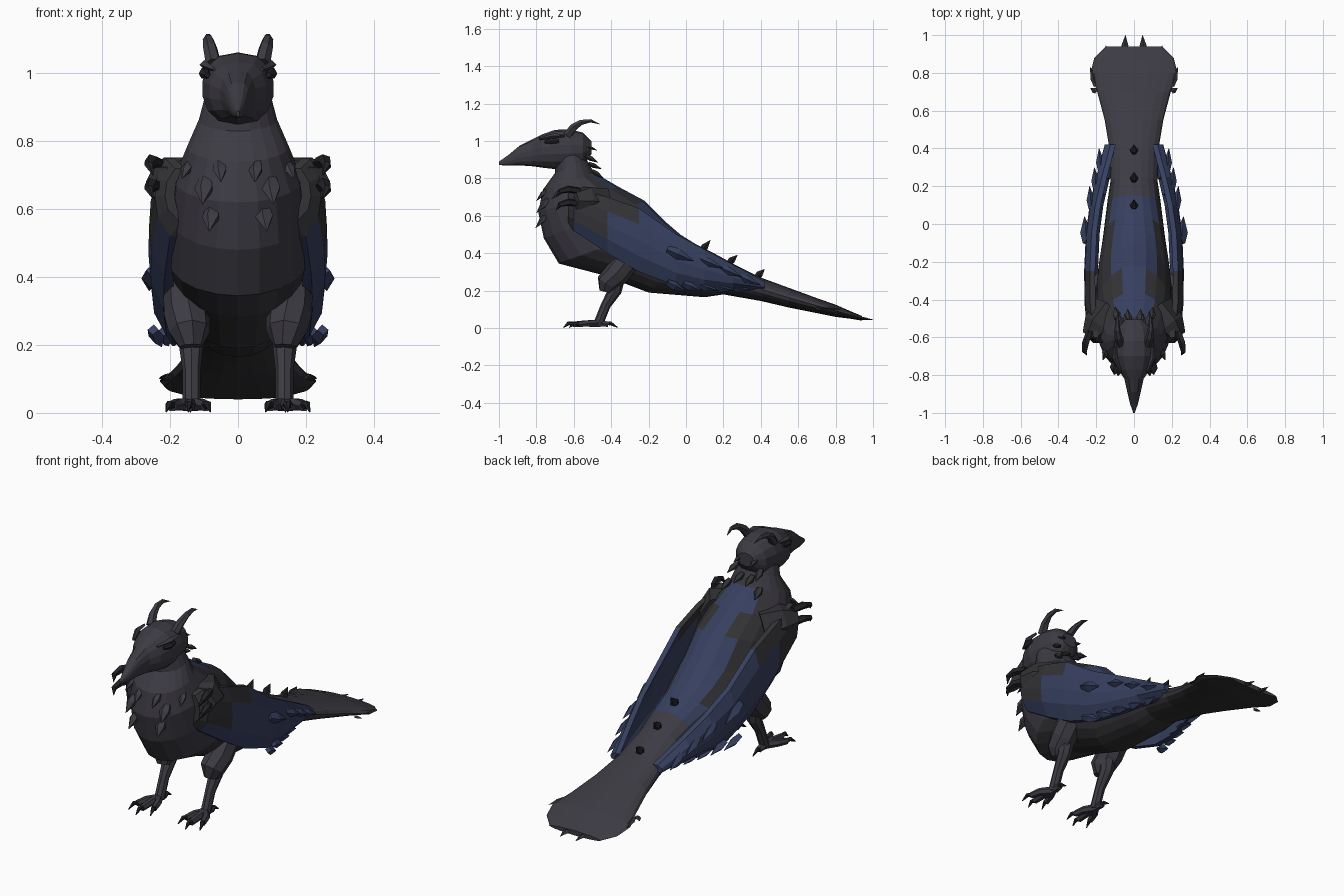
import bpy, bmesh, math
from mathutils import Vector

if "Cube" in bpy.data.objects:
    bpy.data.objects.remove(bpy.data.objects["Cube"])


def material(name, rgb):
    m = bpy.data.materials.new(name)
    m.diffuse_color = (*rgb, 1)
    m.use_nodes = True
    m.node_tree.nodes["Principled BSDF"].inputs["Base Color"].default_value = m.diffuse_color
    return m


CHARCOAL = material("charcoal feathers", (0.046, 0.043, 0.056))
DARK = material("dark grey feathers", (0.033, 0.033, 0.037))
BLUE = material("deep blue feathers", (0.037, 0.050, 0.115))
BLACK = material("black horn", (0.016, 0.016, 0.020))


def loft(bm, rings):
    """Skin a list of closed rings and cap both ends."""
    rows = [[bm.verts.new(p) for p in r] for r in rings]
    n = len(rows[0])
    for a, b in zip(rows, rows[1:]):
        for k in range(n):
            bm.faces.new((a[k], a[(k + 1) % n], b[(k + 1) % n], b[k]))
    bm.faces.new(rows[0])
    bm.faces.new(rows[-1][::-1])


def oval(top, bottom, w, n=20, power=1.0):
    """Elliptical ring spanning top to bottom (y, z) with half width w."""
    t, b = Vector((0, *top)), Vector((0, *bottom))
    mid, half = (t + b) / 2, (t - b) / 2
    out = []
    for k in range(n):
        a = 2 * math.pi * k / n
        s = math.sin(a)
        out.append(mid + half * math.cos(a)
                   + Vector((w * math.copysign(abs(s) ** power, s), 0, 0)))
    return out


def tube(bm, pts, radii, n=6, flat=1.0):
    """Tapered tube; flat < 1 squashes it along its second axis."""
    pts = [Vector(p) for p in pts]
    rings = []
    for i, p in enumerate(pts):
        d = (pts[min(i + 1, len(pts) - 1)] - pts[max(i - 1, 0)]).normalized()
        u = d.cross(Vector((0, 0, 1)))
        u = u.normalized() if u.length > 0.05 else Vector((1, 0, 0))
        v = u.cross(d).normalized()
        rings.append([p + radii[i] * (u * math.cos(2 * math.pi * k / n)
                                      + v * flat * math.sin(2 * math.pi * k / n))
                      for k in range(n)])
    loft(bm, rings)


def finish(bm, name, mats, rule=None):
    bmesh.ops.recalc_face_normals(bm, faces=bm.faces)
    if rule:
        for f in bm.faces:
            f.material_index = rule(f.calc_center_median(), f.normal)
    me = bpy.data.meshes.new(name)
    bm.to_mesh(me)
    bm.free()
    ob = bpy.data.objects.new(name, me)
    for m in mats:
        me.materials.append(m)
    bpy.context.collection.objects.link(ob)
    return ob


def spikes(name, mat, items, n=4, flat=1.0):
    """Items are (base, tip, radius), built on both sides."""
    bm = bmesh.new()
    for base, tip, r in items:
        for s in ((1, -1) if abs(base[0]) > 0.001 else (1,)):
            b, t = [Vector((s * p[0], p[1], p[2])) for p in (base, tip)]
            tube(bm, [b, b.lerp(t, 0.4), t], [r * 0.7, r, 0.001], n, flat)
    finish(bm, name, [mat])


# Body and tail: top point, bottom point, half width
body = [((-.57, 1.0), (-.70, .92), .09), ((-.53, .90), (-.70, .83), .115),
        ((-.49, .83), (-.765, .74), .15), ((-.36, .755), (-.79, .62), .19),
        ((-.22, .68), (-.76, .48), .205), ((-.10, .56), (-.68, .345), .205),
        ((-.03, .50), (-.45, .285), .19), ((.05, .45), (-.2, .19), .165),
        ((.15, .40), (.1, .165), .14), ((.25, .345), (.2, .18), .125),
        ((.4, .27), (.4, .145), .13), ((.55, .215), (.55, .11), .155),
        ((.7, .16), (.7, .08), .195), ((.8, .125), (.8, .06), .23),
        ((.88, .09), (.88, .05), .21), ((.94, .065), (.94, .04), .15)]


def body_rule(c, nrm):
    # blue saddle on the back, dark flanks, two dark notches
    if nrm.z < .25 or not -.49 < c.y < .15 or c.z < .35:
        return 1 if nrm.z < -.5 and c.y > -.5 else (1 if abs(nrm.x) > .7 and -.4 < c.y < .3 else 0)
    if abs(c.x) > .115 or (abs(c.x) > .07 and -.37 < c.y < -.27):
        return 1
    return 2


bm = bmesh.new()
loft(bm, [oval(*s) for s in body])
finish(bm, "body_and_tail", [CHARCOAL, DARK, BLUE], body_rule)

# Head with beak: y, top z, bottom z, half width
head = [(-.505, 1.0, .93, .045), (-.55, 1.045, .87, .09), (-.62, 1.062, .85, .106),
        (-.70, 1.06, .85, .106), (-.77, 1.035, .858, .085), (-.82, 1.01, .865, .052),
        (-.89, .975, .87, .036), (-.95, .925, .868, .022), (-1.0, .89, .872, .004)]
bm = bmesh.new()
loft(bm, [oval((y, a), (y, b), w, 14, .75) for y, a, b, w in head])
finish(bm, "head_and_beak", [CHARCOAL])

# Eyes with brow ridges
bm = bmesh.new()
for s in (1, -1):
    tube(bm, [(s * .098, -.68, 1.0), (s * .098, -.72, 1.0), (s * .09, -.755, .995)],
         [.012, .018, .008], 6)
finish(bm, "eyes", [BLACK])
bm = bmesh.new()
for s in (1, -1):
    tube(bm, [(s * .1, -.65, 1.03), (s * .1, -.71, 1.026), (s * .07, -.785, 1.012)],
         [.008, .014, .006], 4)
finish(bm, "brow_ridges", [CHARCOAL])

# Horns
bm = bmesh.new()
for s in (1, -1):
    tube(bm, [(s * .072, -.635, 1.03), (s * .082, -.60, 1.075), (s * .088, -.56, 1.1),
              (s * .088, -.51, 1.108), (s * .08, -.46, 1.09)],
         [.024, .021, .016, .01, .001], 6)
finish(bm, "horns", [CHARCOAL])

# Wings: y, top z, bottom z, outer x
wing = [(-.63, .72, .56, .215), (-.6, .75, .52, .245), (-.42, .70, .40, .262),
        (-.25, .64, .30, .264), (-.05, .50, .225, .255), (.1, .42, .205, .235),
        (.25, .34, .205, .2), (.42, .25, .205, .155)]
inset = (.03, .005, 0, .008, .045)


def wing_ring(s, y, top, bot, x):
    pts = [(x - d, top + (bot - top) * k / 4) for k, d in enumerate(inset)]
    ring = pts + [(px - .028, z) for px, z in reversed(pts)]
    return [(s * px, y, z) for px, z in ring]


def wing_rule(c, nrm):
    return 1 if c.z < .52 or (c.y > -.42 and c.z < .59) else 0


for s, side in ((1, "right"), (-1, "left")):
    bm = bmesh.new()
    loft(bm, [wing_ring(s, *w) for w in wing])
    finish(bm, side + "_wing", [DARK, BLUE], wing_rule)
    # shoulder joining wing to body
    bm = bmesh.new()
    tube(bm, [(s * .12, -.46, .66), (s * .19, -.54, .68), (s * .23, -.6, .68)],
         [.1, .085, .05], 6)
    finish(bm, side + "_shoulder", [DARK])

# Feather points along the trailing edge and on the wing face
spikes("wing_feather_points", BLUE,
       [((.25 - .028 * i, -.1 + .085 * i, .245 - .006 * i),
         (.225 - .02 * i, .0 + .085 * i, .195 + .002 * i), .024) for i in range(5)]
       + [((.225 - .025 * i, .08 + .1 * i, .37 - .045 * i),
           (.235 - .025 * i, .2 + .1 * i, .32 - .045 * i), .022) for i in range(3)]
       + [((.25, -.1, .42), (.262, .04, .36), .03)])

# Hooked claws at the wing wrist
bm = bmesh.new()
for s in (1, -1):
    for z in (.735, .665):
        tube(bm, [(s * .235, -.57, z), (s * .255, -.63, z + .008),
                  (s * .262, -.675, z - .005), (s * .25, -.695, z - .035)],
             [.018, .02, .014, .001], 5)
finish(bm, "wing_claws", [BLACK])

# Chest feathers, nape feathers, spines and tail points
spikes("chest_feathers", CHARCOAL,
       [((.095, -.735, .69), (.105, -.80, .615), .03),
        ((.075, -.745, .605), (.085, -.805, .535), .028),
        ((.055, -.745, .74), (.05, -.80, .68), .022),
        ((.14, -.66, .74), (.165, -.72, .69), .02)], 5, .6)
spikes("nape_feathers", DARK,
       [((.04, -.55, .98), (.05, -.475, .95), .02),
        ((.07, -.535, .92), (.085, -.47, .885), .022),
        ((.03, -.52, .88), (.035, -.45, .85), .022),
        ((.09, -.50, .84), (.1, -.44, .80), .022)], 5, .6)
spikes("back_spines", BLACK,
       [((0, .08, .41), (0, .13, .47), .022), ((0, .225, .345), (0, .275, .39), .022),
        ((0, .375, .27), (0, .42, .315), .022)], 6)
spikes("tail_points", DARK,
       [((.05, .91, .055), (.045, 1.0, .045), .018), ((.13, .89, .06), (.15, .945, .052), .015),
        ((.2, .73, .11), (.232, .83, .1), .018), ((.2, .70, .105), (.23, .72, .095), .015)], 4, .5)

# Legs and feet
for s, side in ((1, "right"), (-1, "left")):
    bm = bmesh.new()
    tube(bm, [(s * .15, -.3, .38), (s * .15, -.37, .29), (s * .143, -.42, .24), (s * .14, -.43, .195)],
         [.07, .068, .062, .035], 8)
    tube(bm, [(s * .138, -.375, .25), (s * .138, -.38, .2), (s * .137, -.43, .12), (s * .137, -.47, .02)],
         [.045, .036, .026, .026], 8)
    finish(bm, side + "_leg", [CHARCOAL])
    toes, claws = bmesh.new(), bmesh.new()
    for dx, dy in ((-.045, -.1), (.005, -.13), (.055, -.1), (0, .06)):
        x, y = s * (.14 + dx), -.475 + dy
        tube(toes, [(s * .138, -.475, .024), (s * (.14 + dx * .7), -.475 + dy * .5, .025), (x, y, .02)],
             [.022, .019, .016], 6)
        tube(claws, [(x, y, .022), (x + s * dx * .15, y + dy * .18, .026),
                     (x + s * dx * .3, y + math.copysign(.05, dy), .003)],
             [.013, .011, .002], 5)
    finish(toes, side + "_toes", [CHARCOAL])
    finish(claws, side + "_talons", [BLACK])
